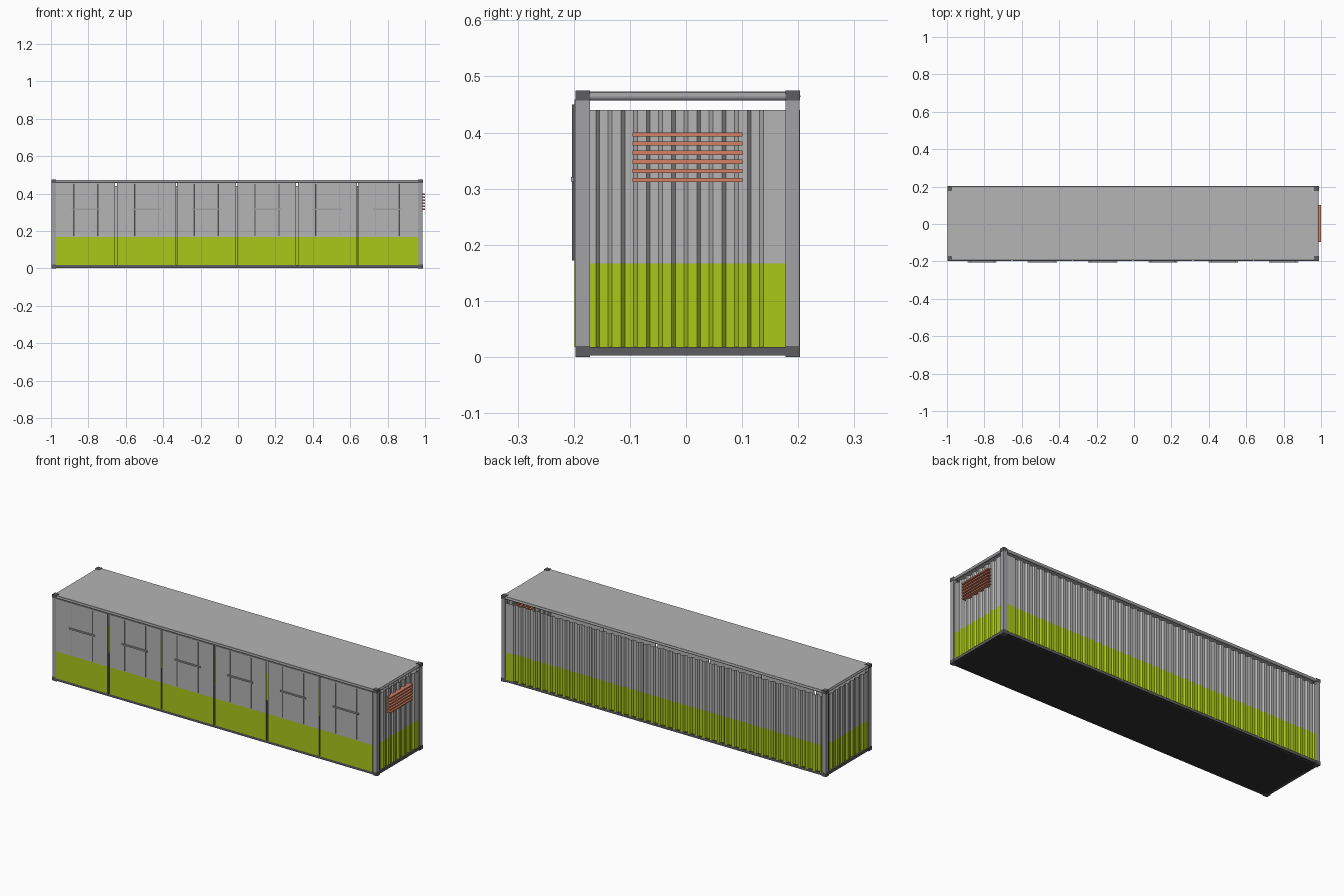
import bpy, bmesh
from mathutils import Vector, Matrix

if "Cube" in bpy.data.objects:
    bpy.data.objects.remove(bpy.data.objects["Cube"])


def material(name, rgb):
    m = bpy.data.materials.new(name)
    m.diffuse_color = (*rgb, 1)
    m.use_nodes = True
    m.node_tree.nodes["Principled BSDF"].inputs["Base Color"].default_value = m.diffuse_color
    return m


GREEN = material("lime", (0.40, 0.58, 0.01))
DARK = material("dark_steel", (0.11, 0.11, 0.115))
BLACK = material("underside", (0.03, 0.03, 0.032))
STEEL = material("frame_steel", (0.36, 0.36, 0.38))
PANEL = material("panel_grey", (0.46, 0.46, 0.46))
ORANGE = material("terracotta", (0.66, 0.22, 0.13))

# outer frame limits
X0, X1 = -0.998, 0.988
Y0, Y1 = -0.197, 0.203
P = 0.026
Z_BASE, Z_BAND, Z_WALL, Z_RAIL, Z_TOP = 0.018, 0.167, 0.44, 0.458, 0.475


def finish(name, bm, mat):
    bmesh.ops.recalc_face_normals(bm, faces=bm.faces)
    me = bpy.data.meshes.new(name)
    bm.to_mesh(me)
    bm.free()
    ob = bpy.data.objects.new(name, me)
    bpy.context.collection.objects.link(ob)
    me.materials.append(mat)
    return ob


def box(name, lo, hi, mat):
    lo, hi = Vector(lo), Vector(hi)
    size = hi - lo
    bm = bmesh.new()
    bmesh.ops.create_cube(bm, size=1, matrix=Matrix.Translation((lo + hi) / 2)
                          @ Matrix.Diagonal((*size, 1)))
    return finish(name, bm, mat)


def rod(name, a, b, r, mat, sides=12):
    a, b = Vector(a), Vector(b)
    d = b - a
    bm = bmesh.new()
    bmesh.ops.create_cone(bm, cap_ends=True, segments=sides, radius1=r, radius2=r, depth=d.length,
                          matrix=Matrix.Translation((a + b) / 2)
                          @ d.to_track_quat('Z', 'Y').to_matrix().to_4x4())
    return finish(name, bm, mat)


def corrugation(length, first=0.01, flat=0.0155, slope=0.007, depth=0.009):
    """Trapezoid wave profile: (distance along wall, depth inward)."""
    pts, s = [(0, 0)], first
    while s + 2 * (flat + slope) < length - 0.015:
        pts += [(s, 0), (s + slope, depth),
                (s + slope + flat, depth), (s + 2 * slope + flat, 0)]
        s += 2 * (flat + slope)
    return pts + [(length, 0)]


def corrugated_wall(name, start, along, inward, length):
    start, along, inward = Vector(start), Vector(along), Vector(inward)
    for part, z0, z1, mat in (("lower", Z_BASE - 0.002, Z_BAND, GREEN), ("upper", Z_BAND, Z_WALL, PANEL)):
        bm = bmesh.new()
        cols = []
        for s, d in corrugation(length):
            p = start + along * s + inward * d
            cols.append([bm.verts.new((p.x, p.y, z)) for z in (z0, z1)])
        for a, b in zip(cols, cols[1:]):
            bm.faces.new((a[0], b[0], b[1], a[1]))
        ob = finish(f"{name}_{part}", bm, mat)
        mod = ob.modifiers.new("thickness", 'SOLIDIFY')
        mod.thickness = 0.001
        mod.offset = 0


# floor and roof
box("floor", (X0 + .004, Y0 + .002, 0.003), (X1 - .004, Y1 - .002, 0.008), BLACK)
box("roof", (X0 + .006, Y0 + .004, 0.469), (X1 - .006, Y1 - .003, 0.473), PANEL)

# corner posts with castings top and bottom
for sx, x in (("left", X0), ("right", X1 - P)):
    for sy, y in (("front", Y0), ("back", Y1 - P)):
        box(f"post_{sx}_{sy}", (x + .0015, y + .0005, Z_BASE),
            (x + P - .0015, y + P - .0005, Z_RAIL), STEEL)
        for lvl, z0, z1 in (("bottom", 0, 0.02), ("top", 0.457, Z_TOP)):
            box(f"casting_{lvl}_{sx}_{sy}", (x, y, z0), (x + P, y + P, z1), DARK)

# rails between castings
for side, y in (("front", Y0 + .001), ("back", Y1 - .014)):
    box(f"bottom_rail_{side}", (X0 + P, y, 0.003), (X1 - P, y + .013, Z_BASE), DARK)
    yc = y + .0075
    rod(f"top_rail_{side}", (X0 + P, yc, 0.4645), (X1 - P, yc, 0.4645), 0.0075, STEEL)
for side, x in (("left", X0 + .002), ("right", X1 - .015)):
    box(f"bottom_rail_{side}", (x, Y0 + P, 0.003), (x + .013, Y1 - P, Z_BASE), DARK)
    xc = x + .0065
    rod(f"top_rail_{side}", (xc, Y0 + P, 0.4645), (xc, Y1 - P, 0.4645), 0.0075, STEEL)

# corrugated back and end walls
corrugated_wall("back_wall", (X0 + P, Y1, 0), (1, 0, 0), (0, -1, 0), X1 - X0 - 2 * P)
corrugated_wall("right_wall", (X1 - .007, Y0 + P, 0), (0, 1, 0), (-1, 0, 0), Y1 - Y0 - 2 * P)
corrugated_wall("left_wall", (X0 + .007, Y1 - P, 0), (0, -1, 0), (1, 0, 0), Y1 - Y0 - 2 * P)

# six front doors separated by open slits, with lock rods and a handle bar
edges = [X0 + P, -0.652, -0.329, -0.006, 0.316, 0.639, X1 - P]
gaps = [0, 0.006, 0.003, 0.004, 0.006, 0.003, 0]
for i in range(6):
    a, b = edges[i] + gaps[i], edges[i + 1] - gaps[i + 1]
    c = (edges[i] + edges[i + 1]) / 2
    n = f"door_{i + 1}"
    box(n + "_lower", (a, -0.199, Z_BASE), (b, -0.195, Z_BAND), GREEN)
    box(n + "_upper", (a, -0.199, Z_BAND), (b, -0.195, 0.459), PANEL)
    for side, dx in (("left", -.064), ("right", .064)):
        rod(f"{n}_rod_{side}", (c + dx, -0.2005, 0.172), (c + dx, -0.2005, 0.45), 0.0025, STEEL, 8)
    box(n + "_handle", (c - .078, -0.205, 0.313), (c + .078, -0.2, 0.321), STEEL)

# vent slats through the right end wall
for i in range(6):
    z = 0.3155 + i * 0.0162
    box(f"vent_slat_{i + 1}", (0.965, -0.095, z - .0037), (1.0, 0.101, z + .0037), ORANGE)
